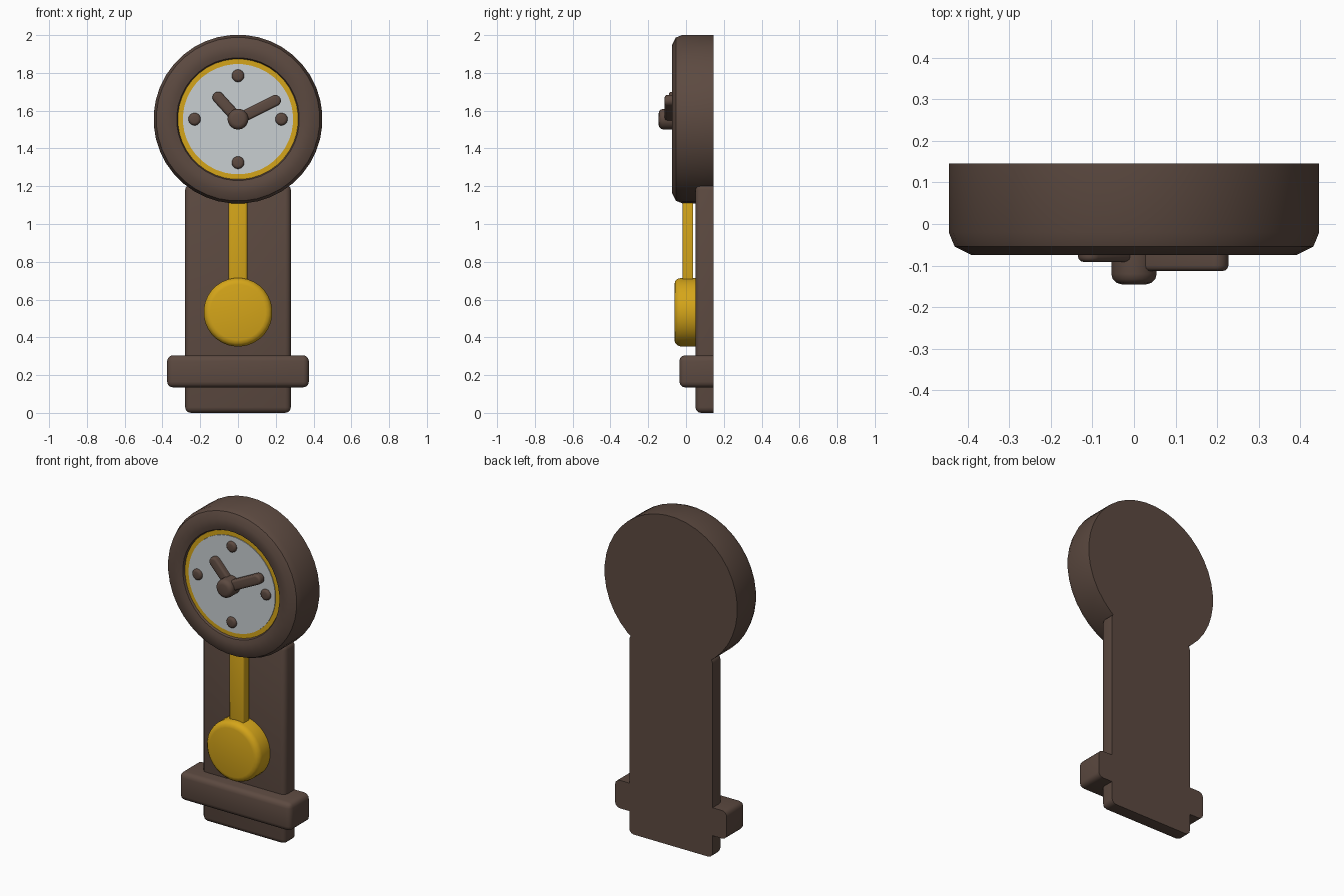
import bpy, bmesh, math

if "Cube" in bpy.data.objects:
    bpy.data.objects.remove(bpy.data.objects["Cube"])


def material(name, rgb):
    m = bpy.data.materials.new(name)
    m.diffuse_color = (*rgb, 1)
    m.use_nodes = True
    m.node_tree.nodes["Principled BSDF"].inputs["Base Color"].default_value = m.diffuse_color
    return m


BROWN = material("dark wood", (0.108, 0.068, 0.052))
GOLD = material("gold", (0.66, 0.375, 0.010))
GREY = material("pale grey", (0.58, 0.62, 0.64))


def finish(name, bm, mat, angle=40):
    bmesh.ops.recalc_face_normals(bm, faces=bm.faces)
    me = bpy.data.meshes.new(name)
    bm.to_mesh(me)
    bm.free()
    me.materials.append(mat)
    ob = bpy.data.objects.new(name, me)
    bpy.context.collection.objects.link(ob)
    bpy.ops.object.select_all(action='DESELECT')
    bpy.context.view_layer.objects.active = ob
    ob.select_set(True)
    bpy.ops.object.shade_smooth_by_angle(angle=math.radians(angle))
    return ob


def slab(name, mat, p0, p1, profile, n=32):
    """Disc (p0 == p1) or round-ended bar in the xz plane; profile = (radius, y) rings."""
    d = math.atan2(p1[1] - p0[1], p1[0] - p0[0])
    bm = bmesh.new()
    rings = []
    for r, y in profile:
        ring = []
        for i in range(n):
            t = 2 * math.pi * (i + 0.5) / n
            c = p1 if math.cos(t) > 0 else p0
            ring.append(bm.verts.new((c[0] + r * math.cos(t + d), y, c[1] + r * math.sin(t + d))))
        rings.append(ring)
    for a, b in zip(rings, rings[1:]):
        for i in range(n):
            j = (i + 1) % n
            bm.faces.new((a[i], a[j], b[j], b[i]))
    bm.faces.new(rings[0])
    bm.faces.new(rings[-1])
    return finish(name, bm, mat)


def rounded(r, back, front, b, steps=3):
    """Profile with a rounded front edge of radius b."""
    arc = [(r - b + b * math.cos(k * math.pi / 2 / steps),
            front + b - b * math.sin(k * math.pi / 2 / steps)) for k in range(steps + 1)]
    return [(r, back)] + arc


def box(name, mat, x, y0, y1, z0, z1, b):
    """Box with all edges rounded except those around the flat back."""
    bm = bmesh.new()
    bmesh.ops.create_cube(bm, size=1)
    for v in bm.verts:
        v.co = (v.co.x * 2 * x, y0 if v.co.y < 0 else y1, z0 if v.co.z < 0 else z1)
    edges = [e for e in bm.edges if min(v.co.y for v in e.verts) < y1 - 1e-4]
    bmesh.ops.bevel(bm, geom=edges, offset=b, segments=3, profile=0.5, affect='EDGES')
    return finish(name, bm, mat)


C = (0, 1.555)   # dial centre (x, z)
BACK = 0.145

# Wooden body
box("back_board", BROWN, 0.28, 0.05, BACK, 0.0, 1.21, 0.03)
box("base_ledge", BROWN, 0.375, -0.035, BACK, 0.135, 0.305, 0.03)

# Round case with a shallow recess for the dial
slab("clock_case", BROWN, C, C,
     [(0.447, BACK), (0.447, -0.02), (0.433, -0.054), (0.393, -0.074),
      (0.35, -0.073), (0.325, -0.066), (0.318, -0.05)], 40)

# Dial
slab("dial_ring", GOLD, C, C, [(0.319, -0.04), (0.319, -0.054)], 40)
slab("dial_face", GREY, C, C, [(0.292, -0.05), (0.292, -0.058)], 40)

# Hour markers
for i, name in enumerate(("right", "top", "left", "bottom")):
    a = i * math.pi / 2
    p = (C[0] + 0.23 * math.cos(a), C[1] + 0.23 * math.sin(a))
    slab("hour_marker_" + name, BROWN, p, p, rounded(0.033, -0.05, -0.074, 0.015), 20)

# Hands and hub
slab("hour_hand", BROWN, C, (-0.105, 1.67), rounded(0.03, -0.05, -0.091, 0.013), 24)
slab("minute_hand", BROWN, C, (0.197, 1.653), rounded(0.03, -0.072, -0.113, 0.013), 24)
slab("hand_hub", BROWN, C, C, rounded(0.055, -0.05, -0.145, 0.025), 24)

# Pendulum
box("pendulum_rod", GOLD, 0.049, -0.018, 0.038, 0.6, 1.25, 0.012)
slab("pendulum_bob", GOLD, (0, 0.533), (0, 0.533), rounded(0.182, 0.052, -0.062, 0.035), 32)
